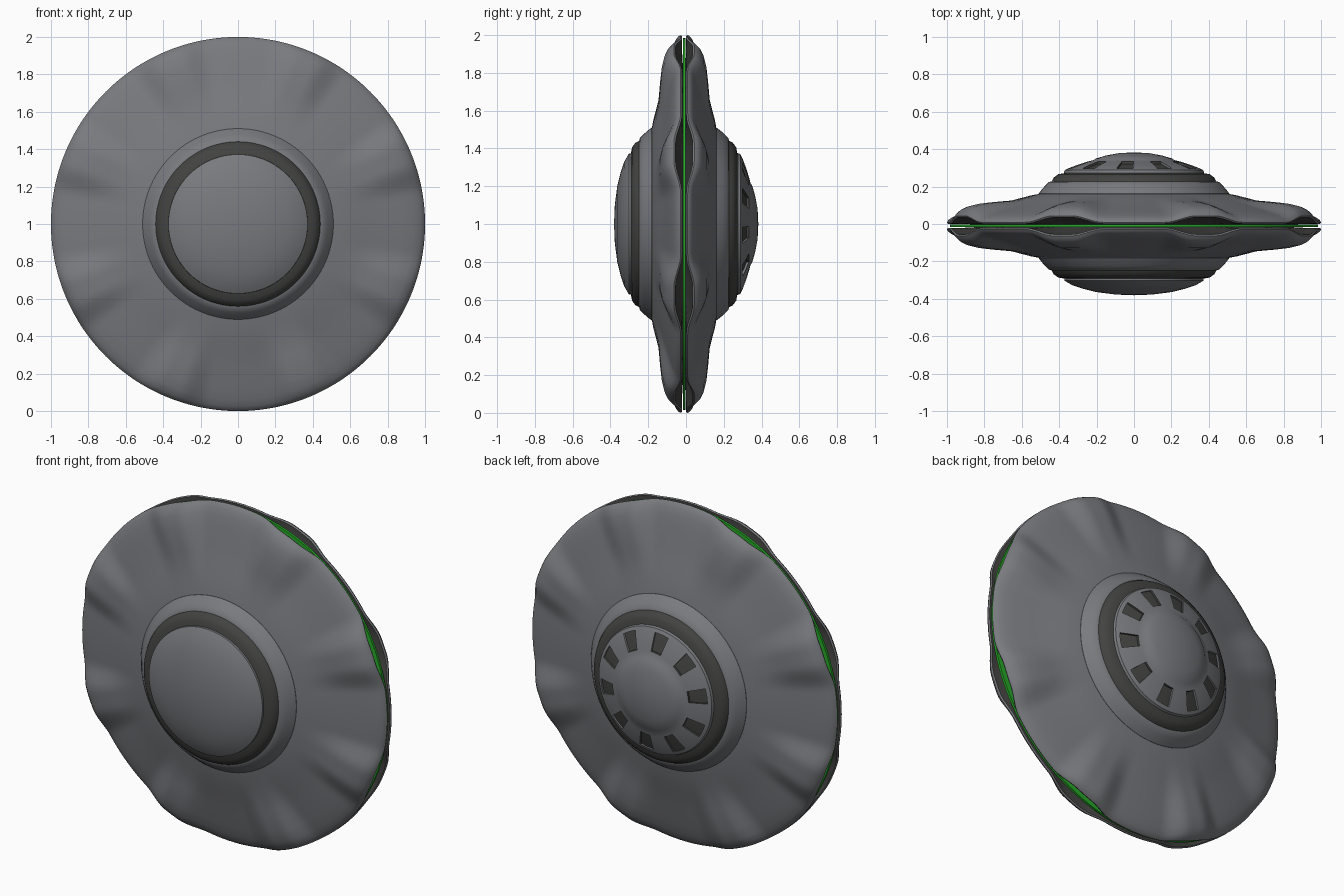
import bpy, bmesh, math

if "Cube" in bpy.data.objects:
    bpy.data.objects.remove(bpy.data.objects["Cube"])

SEAM_Y = -0.01


def material(name, rgb):
    m = bpy.data.materials.new(name)
    m.diffuse_color = (*rgb, 1)
    m.use_nodes = True
    m.node_tree.nodes["Principled BSDF"].inputs["Base Color"].default_value = m.diffuse_color
    return m


GREY = material("hull grey", (0.19, 0.195, 0.21))
DARK = material("dark grey", (0.055, 0.055, 0.053))
GREEN = material("glow green", (0.02, 0.40, 0.02))


def bulge(theta):
    """Weight of the eight rim bulges: 1 at a bulge centre, 0 between them."""
    a = math.degrees(theta) % 45 - 22.5
    t = max(0, min(1, (13 - abs(a)) / 10))
    return t * t * (3 - 2 * t)


def revolve(name, profile, side, n, mats, dark_rule=None, recess=0, start=0):
    """Spin (radius, height, bulge lift) points about the y axis."""
    bm = bmesh.new()
    rings = []
    for j in range(n):
        th = start + 2 * math.pi * j / n
        ring = []
        for p in profile:
            lift = p[2] * bulge(th) if len(p) > 2 else 0
            ring.append(bm.verts.new((p[0] * math.cos(th),
                                      SEAM_Y + side * (p[1] + lift),
                                      1 + p[0] * math.sin(th))))
        rings.append(ring)
    chosen = []
    for j in range(n):
        a, b = rings[j], rings[(j + 1) % n]
        for i in range(len(profile) - 1):
            quad = [a[i], b[i], b[i + 1], a[i + 1]]
            f = bm.faces.new(quad if side > 0 else quad[::-1])
            f.smooth = True
            if dark_rule and dark_rule(i, j):
                f.material_index = 1
                chosen.append(f)
    if recess:
        # sink the chosen faces into the surface
        out = bmesh.ops.extrude_face_region(bm, geom=chosen)
        verts = [v for v in out["geom"] if isinstance(v, bmesh.types.BMVert)]
        bmesh.ops.translate(bm, verts=verts, vec=(0, -side * recess, 0))
        bmesh.ops.delete(bm, geom=[f for f in chosen if f.is_valid],
                         context="FACES_ONLY")
    bmesh.ops.remove_doubles(bm, verts=bm.verts, dist=1e-5)
    me = bpy.data.meshes.new(name)
    bm.to_mesh(me)
    bm.free()
    for m in mats:
        me.materials.append(m)
    me.set_sharp_from_angle(angle=math.radians(32))
    ob = bpy.data.objects.new(name, me)
    bpy.context.collection.objects.link(ob)
    return ob


# Hull shell: outer skin, rim lip, then the dark inside of the slots
hull = [(0.49, 0.174, 0), (0.55, 0.163, 0), (0.60, 0.15, 0.002),
        (0.65, 0.137, 0.006), (0.70, 0.122, 0.013), (0.75, 0.109, 0.022),
        (0.80, 0.096, 0.031), (0.88, 0.076, 0.042), (0.94, 0.059, 0.045),
        (0.975, 0.044, 0.043), (0.993, 0.031, 0.038), (1.0, 0.019, 0.035),
        (0.995, 0.011, 0.034), (0.97, 0.011, 0.033), (0.90, 0.010, 0.02),
        (0.80, 0.004, 0)]
# Stepped collar and dark ring around each dome
collar = [(0.51, 0.160), (0.51, 0.172), (0.495, 0.192), (0.475, 0.215),
          (0.455, 0.234), (0.44, 0.238), (0.43, 0.258), (0.405, 0.276),
          (0.36, 0.284)]
for side, label in ((-1, "front"), (1, "back")):
    revolve(label + "_hull", hull, side, 240, [GREY, DARK],
            lambda i, j: i >= 12)
    revolve(label + "_collar", collar, side, 120, [GREY, DARK],
            lambda i, j: i >= 5)
    # Green disc showing in the rim seam
    revolve(label + "_glow_disc", [(0.7, 0.007), (0.985, 0.007), (0.985, 0)],
            side, 160, [GREEN])

# Plain front dome
front = [(0.36, 0.27), (0.373, 0.28), (0.372, 0.293), (0.33, 0.317),
         (0.27, 0.337), (0.20, 0.354), (0.10, 0.367), (0, 0.371)]
revolve("front_dome", front, -1, 100, [GREY])

# Back dome with ten sunken windows and a raised cap
back = [(0.36, 0.27), (0.375, 0.284), (0.37, 0.298), (0.35, 0.308),
        (0.30, 0.327), (0.25, 0.343), (0.215, 0.352), (0.205, 0.360),
        (0.15, 0.376), (0.08, 0.389), (0, 0.393)]
revolve("back_dome", back, 1, 100, [GREY, DARK],
        lambda i, j: i in (3, 4) and j % 10 < 4, recess=0.012,
        start=math.radians(26 - 7.2))
